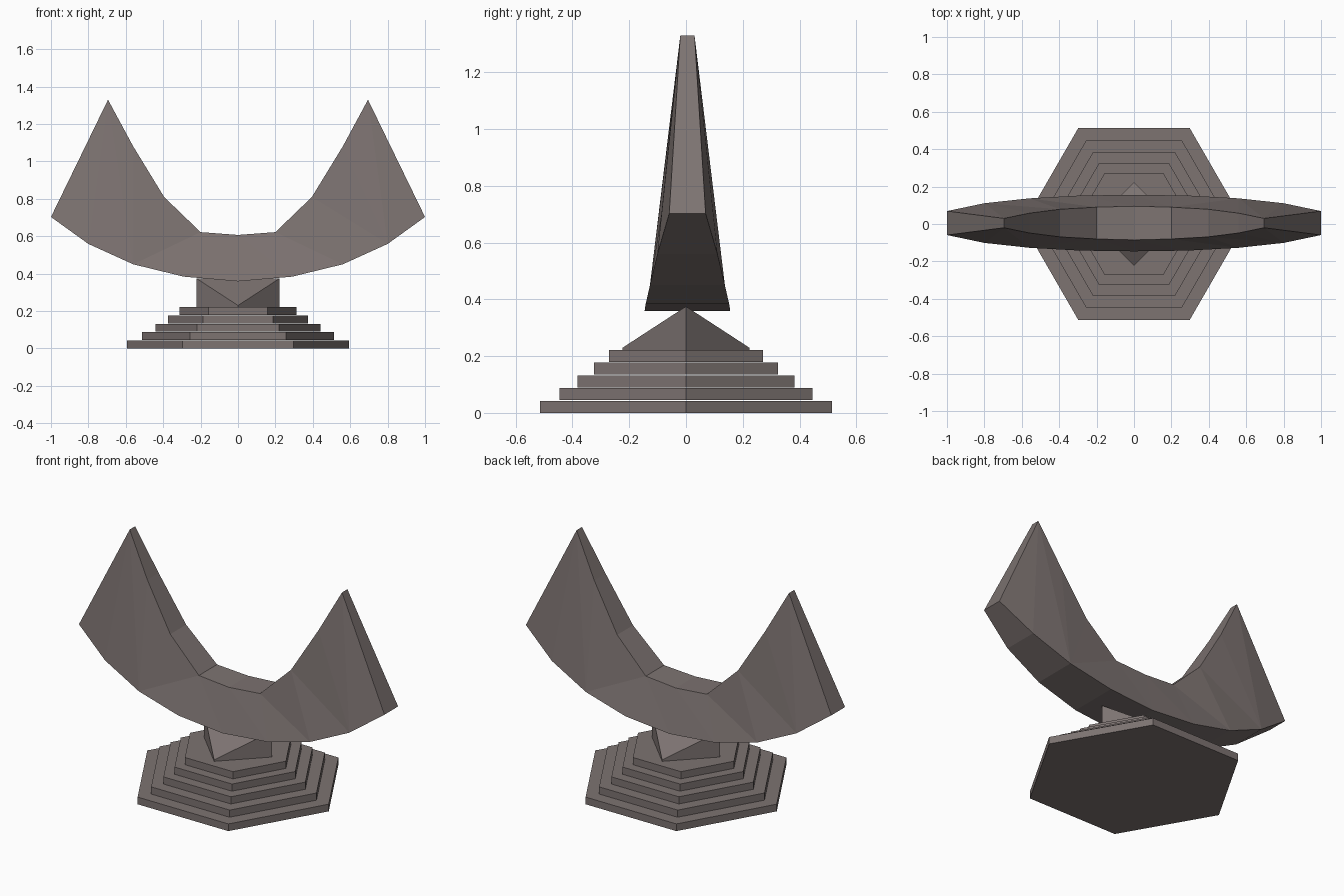
import bpy, bmesh, math

if "Cube" in bpy.data.objects:
    bpy.data.objects.remove(bpy.data.objects["Cube"])

stone = bpy.data.materials.new("warm_grey_stone")
stone.diffuse_color = (0.205, 0.172, 0.166, 1)
stone.use_nodes = True
stone.node_tree.nodes["Principled BSDF"].inputs["Base Color"].default_value = stone.diffuse_color


def make(name, verts, faces):
    mesh = bpy.data.meshes.new(name)
    mesh.from_pydata(verts, [], faces)
    bm = bmesh.new()
    bm.from_mesh(mesh)
    bmesh.ops.recalc_face_normals(bm, faces=bm.faces)
    bm.to_mesh(mesh)
    bm.free()
    mesh.materials.append(stone)
    obj = bpy.data.objects.new(name, mesh)
    bpy.context.collection.objects.link(obj)
    return obj


# Stepped hexagonal base of thin slabs with hairline gaps, corners along x
PITCH, SLAB = 0.0448, 0.0425
for i, r in enumerate((0.594, 0.514, 0.441, 0.375, 0.314)):
    ring = [(r * math.cos(k * math.pi / 3), r * math.sin(k * math.pi / 3)) for k in range(6)]
    verts = [(x, y, z) for z in (i * PITCH, i * PITCH + SLAB) for x, y in ring]
    sides = [(k, (k + 1) % 6, (k + 1) % 6 + 6, k + 6) for k in range(6)]
    make(f"base_step_{i + 1}", verts, sides + [tuple(range(6)), tuple(range(6, 12))])

# Wedge support: diamond foot rising to a ridge along x
r, low, mid, top = 0.223, 0.222, 0.23, 0.375
verts = [(r, 0, low), (0, r, low), (-r, 0, low), (0, -r, low),
         (0, r, mid), (0, -r, mid), (r, 0, top), (-r, 0, top)]
make("support_wedge", verts,
     [(0, 1, 2, 3), (0, 1, 4, 6), (1, 2, 7, 4), (2, 3, 5, 7), (3, 0, 6, 5),
      (6, 4, 7), (7, 5, 6)])

# Crescent: (x, z, half thickness) from the middle to the right tip
outer = [(0, 0.359, 0.151), (0.29, 0.384, 0.147), (0.56, 0.45, 0.132),
         (0.8, 0.559, 0.106), (1.0, 0.703, 0.064)]
inner = [(0, 0.607, 0.09), (0.2, 0.622, 0.085), (0.395, 0.81, 0.074),
         (0.56, 1.08, 0.053), (0.695, 1.33, 0.025)]


def mirrored(half):
    return [(-x, z, w) for x, z, w in half[:0:-1]] + half


OFFSET_Y = 0.005
verts = []
for (xo, zo, wo), (xi, zi, wi) in zip(mirrored(outer), mirrored(inner)):
    verts += [(xo, OFFSET_Y - wo, zo), (xo, OFFSET_Y + wo, zo),
              (xi, OFFSET_Y + wi, zi), (xi, OFFSET_Y - wi, zi)]
faces = [(0, 1, 2, 3), (32, 33, 34, 35)]
for a in range(0, 32, 4):
    faces += [(a, a + 1, a + 5, a + 4), (a + 2, a + 3, a + 7, a + 6)]

# Broad faces: triangle strips; each letter steps along the outer or inner rim,
# and the back face is the front turned half round
o = i = 0
for step in "OOIIIOOIOIOIOIIO":
    tri = [("o", o), ("i", i), ("o", o + 1) if step == "O" else ("i", i + 1)]
    o, i = o + (step == "O"), i + (step == "I")
    faces.append(tuple(4 * n + (0 if rim == "o" else 3) for rim, n in tri))
    faces.append(tuple(4 * (8 - n) + (1 if rim == "o" else 2) for rim, n in tri))
make("crescent", verts, faces)
